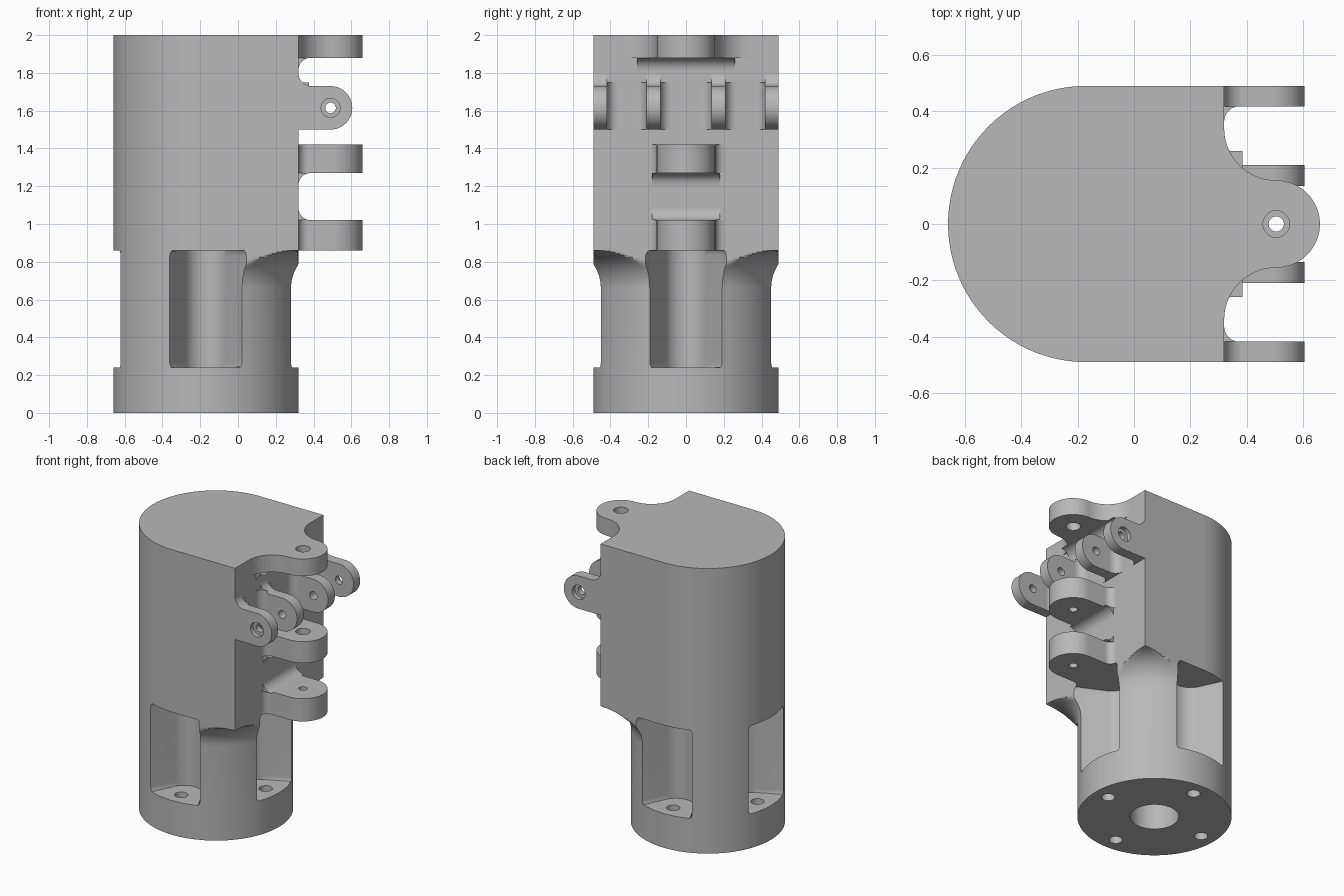
import bpy, bmesh, math
from math import sin, cos, pi, sqrt

if "Cube" in bpy.data.objects:
    bpy.data.objects.remove(bpy.data.objects["Cube"])

AXIS_X, RAD, FACE = -0.17, 0.49, 0.32
FLOOR, SHOULDER, TOP, FLARE = 0.24, 0.86, 2.0, 0.2

grey = bpy.data.materials.new("machined_grey")
grey.use_nodes = True
colour = (0.48, 0.48, 0.48, 1)
grey.diffuse_color = colour
grey.node_tree.nodes["Principled BSDF"].inputs["Base Color"].default_value = colour


def finish(name, bm):
    bmesh.ops.recalc_face_normals(bm, faces=bm.faces)
    mesh = bpy.data.meshes.new(name)
    bm.to_mesh(mesh)
    bm.free()
    ob = bpy.data.objects.new(name, mesh)
    bpy.context.collection.objects.link(ob)
    mesh.materials.append(grey)
    return ob


def smooth(ob):
    bpy.ops.object.select_all(action="DESELECT")
    ob.select_set(True)
    bpy.context.view_layer.objects.active = ob
    bpy.ops.object.shade_smooth_by_angle(angle=math.radians(28))


def prism(name, pts, a, b, axis="z", round_edges=0):
    """Extrude a 2D outline from a to b along z, or along y for x-z outlines."""
    bm = bmesh.new()
    place = (lambda p, d: (p[0], p[1], d)) if axis == "z" else (lambda p, d: (p[0], d, p[1]))
    low = [bm.verts.new(place(p, a)) for p in pts]
    high = [bm.verts.new(place(p, b)) for p in pts]
    caps = [bm.faces.new(low), bm.faces.new(high)]
    for i in range(len(pts)):
        j = (i + 1) % len(pts)
        bm.faces.new((low[i], low[j], high[j], high[i]))
    if round_edges:
        rim = [e for f in caps for e in f.edges]
        bmesh.ops.bevel(bm, geom=rim, offset=round_edges, segments=4,
                        affect="EDGES", profile=0.5)
    return finish(name, bm)


def arc(cx, cy, r, start, end, n=16):
    angles = [math.radians(start + (end - start) * i / n) for i in range(n + 1)]
    return [(cx + r * cos(t), cy + r * sin(t)) for t in angles]


def disc(x, y, r, a, b, axis="z"):
    return prism("cutter", arc(x, y, r, 0, 352.5, 47), a, b, axis)


def cut(ob, cutters):
    bpy.context.view_layer.objects.active = ob
    for c in cutters:
        mod = ob.modifiers.new("cut", "BOOLEAN")
        mod.operation, mod.solver, mod.object = "DIFFERENCE", "EXACT", c
        bpy.ops.object.modifier_apply(modifier=mod.name)
        bpy.data.objects.remove(c)


def lug_outline(mid, tip, r, f_low, f_high):
    """Round-ended tab growing from the flat face, with root fillets."""
    def root(f, s):
        if f == 0:
            return [(FACE, mid + s * r)]
        return [(x, mid + s * y) for x, y in arc(FACE + f, r + f, f, 180, 270)]
    end = arc(tip, mid, r, -90, 90, 32)
    if FACE + f_low >= tip - 0.001:
        end = end[1:]
    if FACE + f_high >= tip - 0.001:
        end = end[:-1]
    return root(f_low, -1) + end + root(f_high, 1)[::-1]


def fillet(name, v, s, f, a, b, axis):
    """Concave corner strip between the flat face and a lug side at v."""
    curve = [(x, v + s * y) for x, y in arc(FACE + f, f, f, 180, 270, 8)]
    smooth(prism(name, [(FACE, v)] + curve, a, b, axis))


# Main body: round column flaring into a D-shaped housing
def housing_radius(t):
    return RAD if cos(t) <= 0 else RAD / max(cos(t), abs(sin(t)))


levels = [(0, RAD), (FLOOR, RAD)]
for i in range(17):
    h = FLARE * sin(pi / 2 * i / 16)
    levels.append((SHOULDER - FLARE + h, RAD + FLARE - sqrt(max(0, FLARE**2 - h * h))))
levels += [(SHOULDER + 0.002, 1), (TOP, 1)]
bm = bmesh.new()
N = 192
rings = []
for z, r in levels:
    ring = []
    for i in range(N):
        t = 2 * pi * i / N
        q = min(r, housing_radius(t))
        ring.append(bm.verts.new((AXIS_X + q * cos(t), q * sin(t), z)))
    rings.append(ring)
for lo, hi in zip(rings, rings[1:]):
    for i in range(N):
        j = (i + 1) % N
        bm.faces.new((lo[i], lo[j], hi[j], hi[i]))
bm.faces.new(rings[0])
bm.faces.new(rings[-1])
body = finish("body", bm)

# Four bolt pockets, their bolt holes, and the central bore
pocket = [(0.70, 0.333)] + arc(0.356, 0, 0.12, 120, 240, 24) + [(0.70, -0.333)]
tools = [disc(AXIS_X, 0, 0.155, -0.1, 0.9)]
for k in range(4):
    c, s = round(cos(k * pi / 2)), round(sin(k * pi / 2))
    pts = [(AXIS_X + x * c - y * s, x * s + y * c) for x, y in pocket]
    tools.append(prism("cutter", pts, FLOOR, SHOULDER, round_edges=0.03))
    tools.append(disc(AXIS_X + 0.385 * c, 0.385 * s, 0.043, -0.1, FLOOR + 0.1))
cut(body, tools)
smooth(body)

# Horizontal hinge lugs: (name, bottom, top, root fillet, hole radius)
for name, a, b, f, hole in (("lower_hinge_lug", 0.86, 1.02, 0.05, 0.027),
                            ("middle_hinge_lug", 1.27, 1.42, 0.05, 0.027),
                            ("top_hinge_lug", 1.88, TOP, 0.185, 0.047)):
    lug = prism(name, lug_outline(0, 0.505, 0.155, f, f), a, b)
    tools = [disc(0.505, 0, hole, a - 0.1, b + 0.1)]
    if name.startswith("middle"):
        tools.append(disc(0.505, 0, 0.047, b - 0.07, b + 0.1))
    cut(lug, tools)
    smooth(lug)
fillet("lower_lug_fillet", 1.02, 1, 0.065, -0.18, 0.18, "y")
fillet("middle_lug_fillet", 1.27, -1, 0.065, -0.18, 0.18, "y")
fillet("top_lug_fillet", 1.88, -1, 0.065, -0.26, 0.26, "y")

# Vertical side lugs, mirrored front and back
for side, sgn in (("front", -1), ("back", 1)):
    for kind, near, far in (("inner", 0.135, 0.21), ("outer", 0.418, RAD)):
        a, b = sorted((sgn * near, sgn * far))
        lug = prism(f"{side}_{kind}_lug", lug_outline(1.615, 0.49, 0.115, 0, 0.07), a, b, "y")
        tools = [disc(0.49, 1.615, 0.028, a - 0.1, b + 0.1, "y")]
        if kind == "outer":
            rim = sgn * RAD
            tools.append(disc(0.49, 1.615, 0.05, *sorted((rim - sgn * 0.03, rim + sgn * 0.1)), "y"))
        cut(lug, tools)
        smooth(lug)
        fillet(f"{side}_{kind}_near_fillet", sgn * near, -sgn, 0.055, 1.5, 1.75, "z")
        if kind == "inner":
            fillet(f"{side}_{kind}_far_fillet", sgn * far, sgn, 0.055, 1.5, 1.75, "z")
